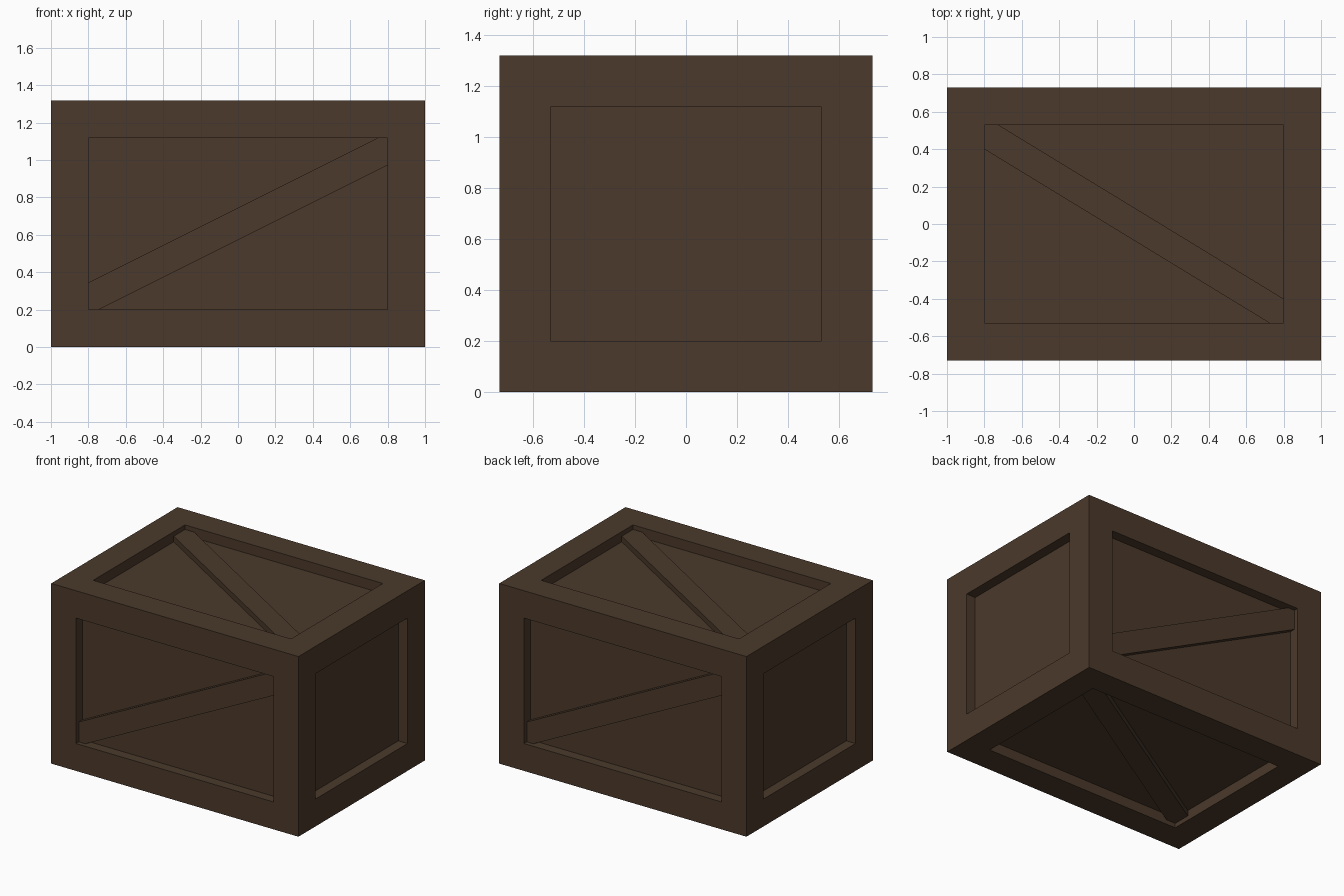
import bpy
import bmesh
from math import pi
from mathutils import Matrix, Vector

default = bpy.data.objects.get("Cube")
if default:
    bpy.data.objects.remove(default, do_unlink=True)

SIZE = Vector((2.0, 1.46, 1.317))
FRAME = 0.2          # width of the frame border
RECESS = 0.074       # depth of the sunken panels
BRACE_GAP = 0.033    # brace face below the frame face

wood = bpy.data.materials.new("dark_brown_wood")
wood.use_nodes = True
colour = (0.070, 0.041, 0.024, 1.0)
wood.diffuse_color = colour
wood.node_tree.nodes["Principled BSDF"].inputs["Base Color"].default_value = colour


def add_object(name, bm):
    bmesh.ops.recalc_face_normals(bm, faces=bm.faces)
    mesh = bpy.data.meshes.new(name)
    bm.to_mesh(mesh)
    bm.free()
    mesh.materials.append(wood)
    obj = bpy.data.objects.new(name, mesh)
    bpy.context.collection.objects.link(obj)
    return obj


# Crate body: every side is inset to a flat frame, then its panel is
# extruded straight inwards
bm = bmesh.new()
bmesh.ops.create_cube(bm, size=1)
bmesh.ops.scale(bm, vec=SIZE, verts=bm.verts)
bmesh.ops.translate(bm, vec=(0, 0, SIZE.z / 2), verts=bm.verts)
bm.normal_update()
sides = list(bm.faces)
bmesh.ops.inset_individual(bm, faces=sides, thickness=FRAME, use_even_offset=True)
panels = bmesh.ops.extrude_discrete_faces(bm, faces=sides)["faces"]
bm.normal_update()
for panel in panels:
    bmesh.ops.translate(bm, vec=panel.normal * -RECESS, verts=panel.verts)
add_object("crate_body", bm)


def add_brace(name, height, depth, cut_x, cut_y, rotation):
    """Diagonal plank, trimmed to the opening, facing +z before rotation."""
    a, b = SIZE.x / 2 - FRAME, height / 2 - FRAME
    half = [(-a, b), (-a, b - cut_y), (a - cut_x, -b)]
    outline = half + [(-x, -y) for x, y in half]
    bm = bmesh.new()
    base = bm.faces.new([bm.verts.new((x, y, depth / 2 - RECESS)) for x, y in outline])
    result = bmesh.ops.extrude_face_region(bm, geom=[base])
    top = [v for v in result["geom"] if isinstance(v, bmesh.types.BMVert)]
    bmesh.ops.translate(bm, vec=(0, 0, RECESS - BRACE_GAP), verts=top)
    # The base lies against the panel, so it is not needed
    if base.is_valid:
        bmesh.ops.delete(bm, geom=[base], context='FACES_ONLY')
    place = Matrix.Translation((0, 0, SIZE.z / 2)) @ rotation
    bmesh.ops.transform(bm, matrix=place, verts=bm.verts)
    return add_object(name, bm)


# Braces on top and bottom
flip_x = Matrix.Rotation(pi, 4, 'X')
add_brace("top_brace", SIZE.y, SIZE.z, 0.075, 0.13, Matrix.Identity(4))
add_brace("bottom_brace", SIZE.y, SIZE.z, 0.075, 0.13, flip_x)

# Braces on front and back, rising to the right of each face
to_front = Matrix.Rotation(pi / 2, 4, 'X')
mirror = Matrix.Scale(-1, 4, (1, 0, 0))
for name, turn in (("front_brace", 0), ("back_brace", pi)):
    add_brace(name, SIZE.z, SIZE.y, 0.055, 0.145,
              Matrix.Rotation(turn, 4, 'Z') @ to_front @ mirror)
